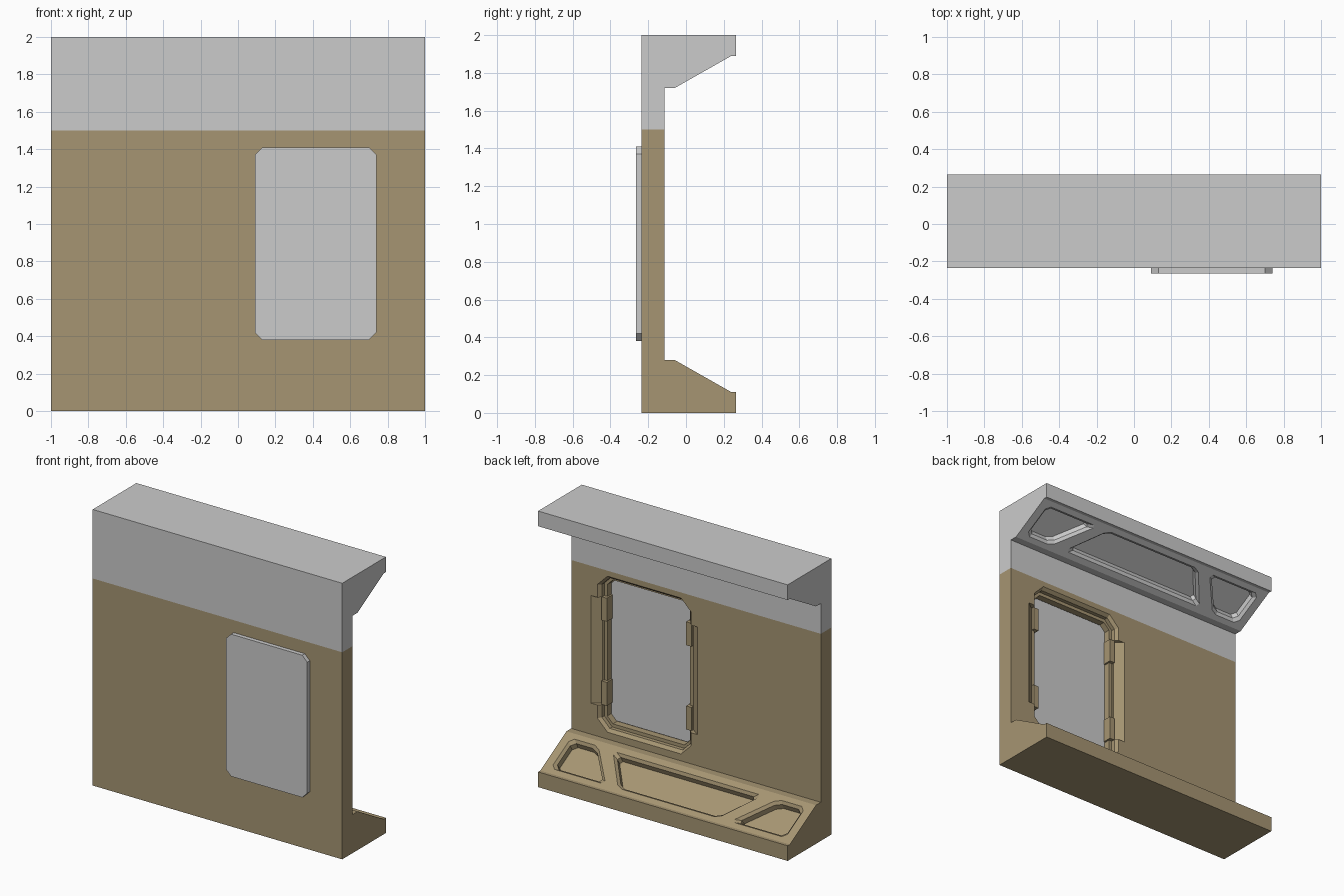
import bpy, bmesh
from mathutils import Vector

if "Cube" in bpy.data.objects:
    bpy.data.objects.remove(bpy.data.objects["Cube"])

tan = bpy.data.materials.new("tan_paint")
tan.diffuse_color = (0.38, 0.30, 0.17, 1)
tan.use_nodes = True
tan.node_tree.nodes["Principled BSDF"].inputs["Base Color"].default_value = tan.diffuse_color

CX, CZ = 0.415, 0.895          # window centre
HW, HH = 0.325, 0.515          # window half size


def loft(name, loops, mat=None):
    """Closed solid through matching loops of 3D points."""
    bm = bmesh.new()
    rings = [[bm.verts.new(p) for p in loop] for loop in loops]
    n = len(rings[0])
    for a, b in zip(rings, rings[1:]):
        for i in range(n):
            j = (i + 1) % n
            bm.faces.new((a[i], a[j], b[j], b[i]))
    bm.faces.new(rings[0])
    bm.faces.new(rings[-1])
    bmesh.ops.recalc_face_normals(bm, faces=bm.faces)
    me = bpy.data.meshes.new(name)
    bm.to_mesh(me)
    bm.free()
    if mat:
        me.materials.append(mat)
    ob = bpy.data.objects.new(name, me)
    bpy.context.collection.objects.link(ob)
    return ob


def octagon(off, y):
    """Window outline grown by off, at depth y."""
    w, h, c = HW + off, HH + off, 0.04 + 0.8 * off
    pts = [(w, h - c), (w - c, h), (c - w, h), (-w, h - c),
           (-w, c - h), (c - w, -h), (w - c, -h), (w, c - h)]
    return [(CX + a, y, CZ + b) for a, b in pts]


def inset(poly, d):
    """Inset a counter-clockwise convex polygon."""
    out = []
    for i, p in enumerate(poly):
        e1 = (p - poly[i - 1]).normalized()
        e2 = (poly[(i + 1) % len(poly)] - p).normalized()
        n1, n2 = Vector((-e1.y, e1.x)), Vector((-e2.y, e2.x))
        out.append(p + (n1 + n2) * d / (1 + n1.dot(n2)))
    return out


def clip_corners(poly, d):
    out = []
    for i, p in enumerate(poly):
        out.append(p + (poly[i - 1] - p).normalized() * d)
        out.append(p + (poly[(i + 1) % len(poly)] - p).normalized() * d)
    return out


def on_slope(p, h, top):
    """Place (x, distance down the slope, height above it) in space."""
    run = Vector((0.3, -0.17)).normalized()
    y = -0.06 + run.x * p.y - run.y * h
    z = 0.28 + run.y * p.y + run.x * h
    return (p.x, y, 2 - z if top else z)


def tray_cutters(top):
    side = [(0.94, 0.04), (0.94, 0.305), (0.50, 0.305), (0.72, 0.04)]
    shapes = [[(0.60, 0.045), (0.40, 0.305), (-0.40, 0.305), (-0.60, 0.045)],
              side, [(-x, s) for x, s in reversed(side)]]
    cutters = []
    for sh in shapes:
        poly = [Vector(p) for p in sh]
        steps = [(0, 0.03), (0, 0), (0.018, -0.018), (0.022, -0.055)]
        loops = [[on_slope(p, h, top) for p in clip_corners(inset(poly, d), 0.03)]
                 for d, h in steps]
        cutters.append(loft("tray_cutter", loops))
    return cutters


def carve(ob, cutters):
    bpy.context.view_layer.objects.active = ob
    for c in cutters:
        m = ob.modifiers.new("cut", 'BOOLEAN')
        m.operation, m.solver, m.object = 'DIFFERENCE', 'EXACT', c
        bpy.ops.object.modifier_apply(modifier=m.name)
        bpy.data.objects.remove(c)
    # remove the hidden joint between the two wall halves
    bm = bmesh.new()
    bm.from_mesh(ob.data)
    joint = [f for f in bm.faces if all(abs(v.co.z - 1.5) < 1e-4 for v in f.verts)]
    bmesh.ops.delete(bm, geom=joint, context='FACES')
    bm.to_mesh(ob.data)
    bm.free()


# wall halves: side profile extruded along x, mirrored for the top
profile = [(-0.235, 0), (0.265, 0), (0.265, 0.11), (0.24, 0.11),
           (-0.06, 0.28), (-0.115, 0.28)]
low = profile + [(-0.115, 1.5), (-0.235, 1.5)]
high = [(y, 2 - z) for y, z in profile] + [(-0.115, 1.5), (-0.235, 1.5)]
lower_wall = loft("lower_wall", [[(x, y, z) for y, z in low] for x in (-1, 1)], tan)
upper_wall = loft("upper_wall", [[(x, y, z) for y, z in high] for x in (-1, 1)])

# stepped window recess
steps = [(0.05, -0.09), (0.05, -0.115), (0.03, -0.137), (0.03, -0.165),
         (0.006, -0.165), (0.006, -0.215)]
cutters = [loft("recess_cutter", [octagon(o, y) for o, y in steps])]

# sloped finger grips beside the window
for s in (-1, 1):
    grip = [(0.445, -0.10), (0.365, -0.16), (0.345, -0.16), (0.345, -0.10)]
    cutters.append(loft("grip_cutter", [[(CX + s * d, y, z) for d, y in grip]
                                        for z in (0.505, 1.285)]))

carve(lower_wall, cutters + tray_cutters(False))
carve(upper_wall, tray_cutters(True))

# window panel
loft("window_panel", [octagon(0, -0.265), octagon(0, -0.205)])

# retaining clips on both sides of the panel
for s in (-1, 1):
    for t in (-1, 1):
        box = [(0.318, -0.21), (0.36, -0.21), (0.36, -0.14), (0.318, -0.14)]
        loft("window_clip", [[(CX + s * d, y, CZ + t * h) for d, y in box]
                             for h in (0.22, 0.39)], tan)
